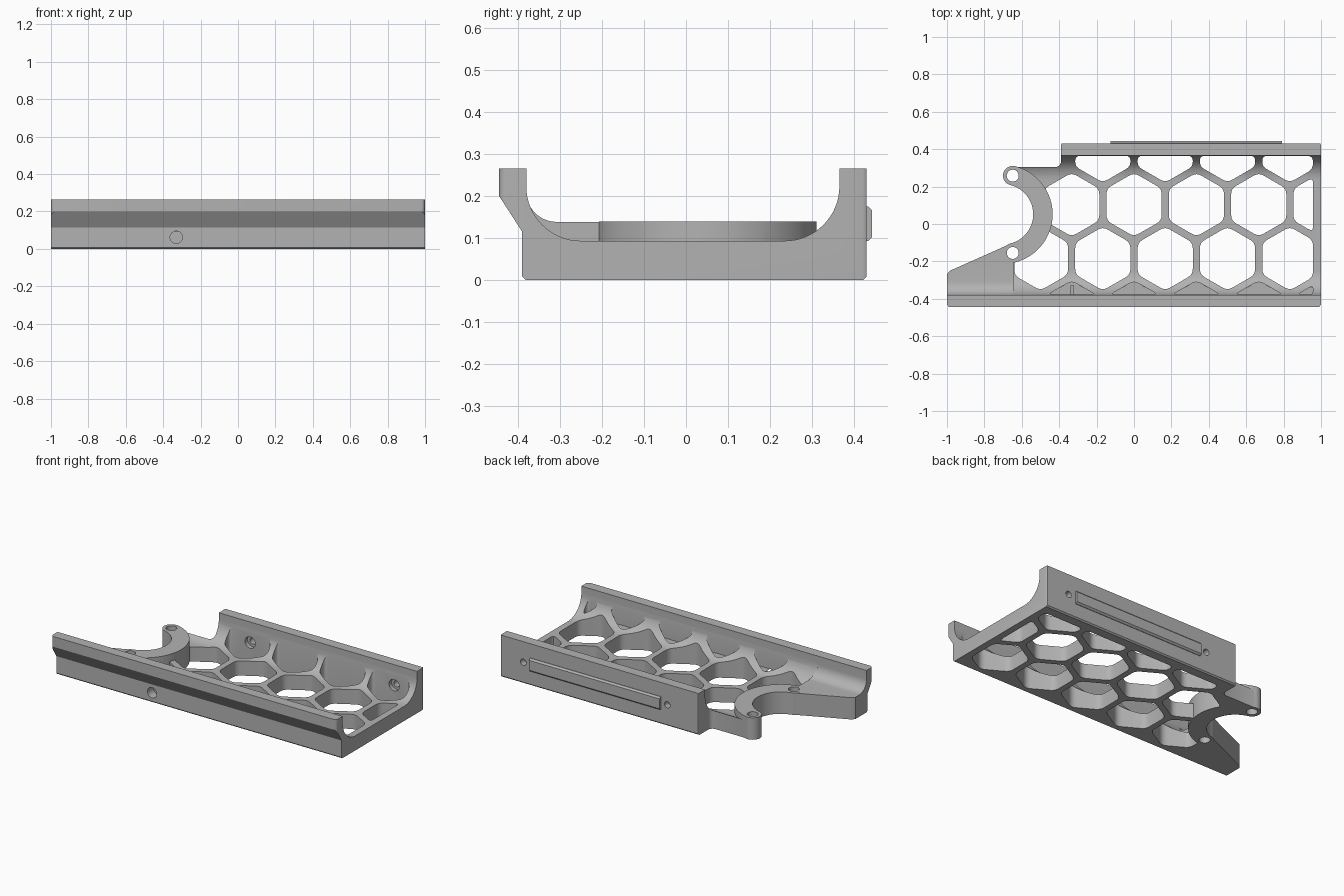
import bpy, bmesh, math
from mathutils import Vector, Matrix

if "Cube" in bpy.data.objects:
    bpy.data.objects.remove(bpy.data.objects["Cube"])

grey = bpy.data.materials.new("light_grey")
grey.diffuse_color = (0.45, 0.45, 0.45, 1)
grey.use_nodes = True
grey.node_tree.nodes["Principled BSDF"].inputs["Base Color"].default_value = grey.diffuse_color


def arc(cx, cy, r, a0, a1, n=16):
    return [(cx + r * math.cos(math.radians(a0 + (a1 - a0) * i / n)),
             cy + r * math.sin(math.radians(a0 + (a1 - a0) * i / n))) for i in range(n + 1)]


def rounded(pts, r, n=4):
    """Round every corner of a convex outline."""
    out = []
    for i, p in enumerate(pts):
        p, a, b = Vector(p), Vector(pts[i - 1]), Vector(pts[(i + 1) % len(pts)])
        d = min(r, (a - p).length * 0.45, (b - p).length * 0.45)
        s, e = p + (a - p).normalized() * d, p + (b - p).normalized() * d
        for k in range(n + 1):
            t = k / n
            out.append(tuple(s * (1 - t) ** 2 + p * 2 * t * (1 - t) + e * t * t))
    return out


def clip(pts, axis, limit, sign):
    """Keep the part of an outline where sign * coordinate <= sign * limit."""
    out = []
    for i, q in enumerate(pts):
        p = pts[i - 1]
        dp, dq = sign * (p[axis] - limit), sign * (q[axis] - limit)
        if (dp > 0) != (dq > 0):
            t = dp / (dp - dq)
            out.append((p[0] + (q[0] - p[0]) * t, p[1] + (q[1] - p[1]) * t))
        if dq <= 0:
            out.append(q)
    return out


def prism(name, pts, lo, hi, axis="z"):
    """Extrude an outline along z, x (outline in yz) or y (outline in xz)."""
    put = {"z": lambda p, h: (p[0], p[1], h), "x": lambda p, h: (h, p[0], p[1]),
           "y": lambda p, h: (p[0], h, p[1])}[axis]
    bm = bmesh.new()
    a = [bm.verts.new(put(p, lo)) for p in pts]
    b = [bm.verts.new(put(p, hi)) for p in pts]
    bm.faces.new(a)
    bm.faces.new(b[::-1])
    for i in range(len(a)):
        bm.faces.new((a[i - 1], a[i], b[i], b[i - 1]))
    bmesh.ops.recalc_face_normals(bm, faces=bm.faces)
    me = bpy.data.meshes.new(name)
    bm.to_mesh(me)
    bm.free()
    ob = bpy.data.objects.new(name, me)
    bpy.context.collection.objects.link(ob)
    me.materials.append(grey)
    return ob


def combine(target, tool, op):
    m = target.modifiers.new(op, "BOOLEAN")
    m.operation, m.object, m.solver = op, tool, "EXACT"
    bpy.context.view_layer.objects.active = target
    bpy.ops.object.modifier_apply(modifier=m.name)
    bpy.data.objects.remove(tool)


# Cross-section of the front and lower shell, shared by tray and tab
front_side = [(-0.38, 0.265), (-0.445, 0.265), (-0.445, 0.2), (-0.39, 0.115),
              (-0.39, 0.008), (-0.382, 0)]

# Tray: U section trimmed to its plan outline
section = (front_side + [(0.422, 0), (0.43, 0.008), (0.43, 0.265), (0.365, 0.265)]
           + arc(0.235, 0.223, 0.13, 0, -90) + arc(-0.25, 0.223, 0.13, -90, -180))
tray = prism("tray", section, -1, 1, "x")
plan = ([(-0.66, -0.5), (0.97, -0.5)] + arc(0.98, -0.425, 0.02, -90, 0, 4)
        + arc(0.985, 0.42, 0.015, 0, 90, 4) + arc(-0.375, 0.42, 0.015, 90, 180, 4)
        + arc(-0.42, 0.335, 0.03, 0, -90, 6)
        + [(-0.65, 0.305)] + arc(-0.70, 0.052, 0.213, 76, -76, 24) + [(-0.66, -0.17)])
combine(tray, prism("plan_cutter", plan, -0.1, 0.5), "INTERSECT")

# Honeycomb openings, clipped by the walls; the front row is shallow
PITCH, R = 1 / 3, 0.1475 / math.cos(math.pi / 6)
for row in range(4):
    y = -0.185 + (row - 1) * PITCH * 0.866
    for k in range(5):
        x = (-0.333 if row % 2 == 0 else -0.5) + k * PITCH
        if row == 3 and k == 0:
            continue
        pts = [(x + R * math.sin(i * math.pi / 3), y + R * math.cos(i * math.pi / 3))
               for i in range(6)]
        for ax, lim, s in ((0, 0.957, 1), (0, -0.64, -1), (1, 0.364, 1), (1, -0.378, -1)):
            pts = clip(pts, ax, lim, s)
        if len(pts) < 3 or max(p[0] for p in pts) - min(p[0] for p in pts) < 0.05:
            continue
        low = 0.094 if row == 0 else -0.1
        combine(tray, prism("cell_cutter", rounded(pts, 0.03), low, 0.5), "DIFFERENCE")
# Last half cells at the right end of the even rows
half = [(0.853, 0.02), (0.957, -0.04), (0.957, 0.245), (0.853, 0.186)]
combine(tray, prism("cell_cutter", rounded(half, 0.025), -0.1, 0.5), "DIFFERENCE")

# Raised tab at the left end
tab_section = front_side + [(0.2, 0), (0.2, 0.138)] + arc(-0.308, 0.21, 0.072, -90, -180, 10)
tab = prism("tab", tab_section, -1, -0.6, "x")
tab_plan = (arc(-0.98, -0.425, 0.02, 180, 270, 4) + [(-0.645, -0.5), (-0.645, -0.16),
            (-0.674, -0.112)] + [(-0.985, -0.25), (-1, -0.268)])
combine(tab, prism("tab_cutter", tab_plan, -0.1, 0.5), "INTERSECT")
combine(tray, tab, "UNION")

# Raised C-shaped bracket with round ends
cx, cy = -0.70, 0.052
ends = [(cx + 0.213 * math.cos(math.radians(a)), cy + 0.213 * math.sin(math.radians(a)))
        for a in (76, -76)]
ring = (arc(cx, cy, 0.265, -76, 76, 40) + arc(*ends[0], 0.052, 76, 256, 16)[1:-1]
        + arc(cx, cy, 0.161, 76, -76, 40) + arc(*ends[1], 0.052, 104, -76, 2)[1:-1])
ring = (arc(cx, cy, 0.265, -76, 76, 40) + arc(*ends[0], 0.052, 76, 256, 16)[1:-1]
        + arc(cx, cy, 0.161, 76, -76, 40) + arc(*ends[1], 0.052, 104, 284, 16)[1:-1])
combine(tray, prism("ring", ring, 0, 0.139), "UNION")
for x, y in ends:
    combine(tray, prism("pin_cutter", arc(x, y, 0.032, 0, 345, 23), -0.1, 0.5), "DIFFERENCE")

# Screw holes: two counterbored in the back wall, one blind in the front
for x in (-0.17, 0.84):
    for r, y0, y1 in ((0.02, 0.3, 0.5), (0.036, 0.25, 0.39)):
        combine(tray, prism("screw_cutter", arc(x, 0.135, r, 0, 345, 23), y0, y1, "y"),
                "DIFFERENCE")
combine(tray, prism("screw_cutter", arc(-0.33, 0.062, 0.033, 0, 345, 23), -0.5, -0.33, "y"),
        "DIFFERENCE")

# Raised strip on the back wall with chamfered edges
strip = prism("back_strip", [(0.425, 0.092), (0.433, 0.092), (0.443, 0.102),
                             (0.443, 0.165), (0.433, 0.175), (0.425, 0.175)], -0.125, 0.79, "x")

for ob in (tray, strip):
    bpy.ops.object.select_all(action="DESELECT")
    ob.select_set(True)
    bpy.context.view_layer.objects.active = ob
    bpy.ops.object.shade_smooth_by_angle(angle=math.radians(30))
